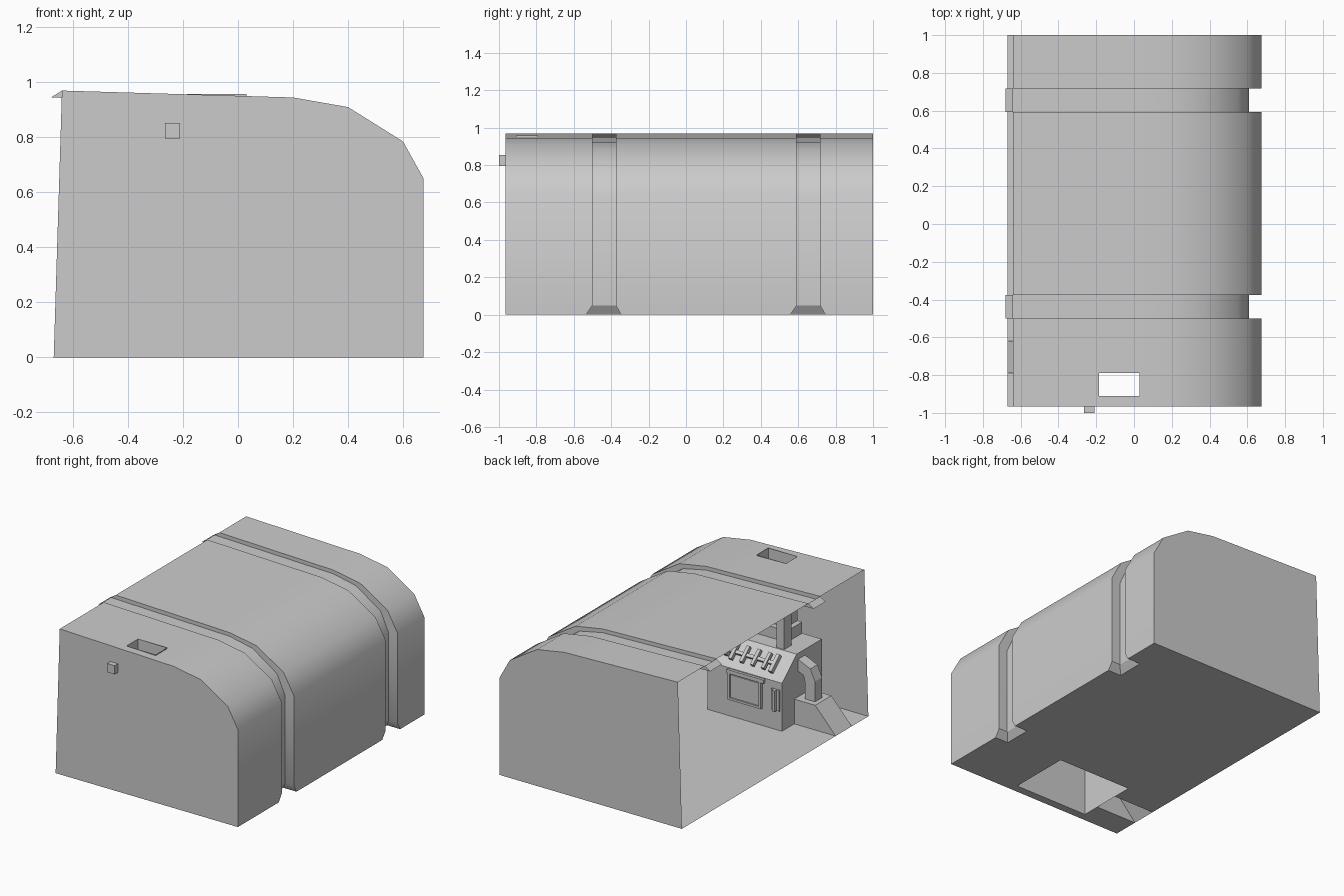
import bpy, bmesh, math
from mathutils import Vector

if "Cube" in bpy.data.objects:
    bpy.data.objects.remove(bpy.data.objects["Cube"])


def finish(name, bm, smooth=False):
    bmesh.ops.remove_doubles(bm, verts=bm.verts, dist=1e-5)
    bmesh.ops.recalc_face_normals(bm, faces=bm.faces)
    me = bpy.data.meshes.new(name)
    bm.to_mesh(me)
    bm.free()
    ob = bpy.data.objects.new(name, me)
    bpy.context.collection.objects.link(ob)
    if smooth:
        bpy.ops.object.select_all(action='DESELECT')
        ob.select_set(True)
        bpy.context.view_layer.objects.active = ob
        bpy.ops.object.shade_smooth_by_angle(angle=math.radians(32))
    return ob


def prism(pts, axis, a, b):
    """Extrude a profile: axis 'x' takes (y,z) points, axis 'y' takes (x,z) points."""
    bm = bmesh.new()
    place = (lambda p, t: (t, p[0], p[1])) if axis == 'x' else (lambda p, t: (p[0], t, p[1]))
    ra, rb = ([bm.verts.new(place(p, t)) for p in pts] for t in (a, b))
    bm.faces.new(ra)
    bm.faces.new(rb)
    for i in range(len(pts)):
        j = (i + 1) % len(pts)
        bm.faces.new((ra[i], ra[j], rb[j], rb[i]))
    return bm


def cut(bm, x0, x1, y0, y1, z0, z1):
    """Open a rectangular hole in the level faces lying between z0 and z1."""
    def level():
        bm.normal_update()
        return [f for f in bm.faces if abs(f.normal.z) > .9 and z0 < f.calc_center_median().z < z1]
    for co, no in (((x0, 0, 0), (1, 0, 0)), ((x1, 0, 0), (1, 0, 0)),
                   ((0, y0, 0), (0, 1, 0)), ((0, y1, 0), (0, 1, 0))):
        fs = level()
        geom = fs + list({e for f in fs for e in f.edges}) + list({v for f in fs for v in f.verts})
        bmesh.ops.bisect_plane(bm, geom=geom, plane_co=co, plane_no=no, dist=1e-5)
    dead = []
    for f in level():
        c = f.calc_center_median()
        if x0 < c.x < x1 and y0 < c.y < y1:
            dead.append(f)
    bmesh.ops.delete(bm, geom=dead, context='FACES')


def box(name, x0, x1, y0, y1, z0, z1):
    return finish(name, prism([(x0, z0), (x1, z0), (x1, z1), (x0, z1)], 'y', y0, y1))


# Shelter shell: loft of the outer profile and the recessed band profile
OUT = [(-.64, .97), (.2, .945), (.4, .91), (.6, .785), (.675, .65), (.675, .05), (.675, 0), (-.67, 0)]
BAND = [(-.68, .945), (.2, .92), (.37, .885), (.55, .765), (.61, .635), (.61, .05), (.577, 0), (-.67, 0)]
stations = [(-.965, 0, OUT)]
for a, b in ((-.5, -.375), (.592, .717)):
    stations += [(a, -.035, OUT), (a, -.035, BAND), (b, .028, BAND), (b, .028, OUT)]
stations.append((1.0, 0, OUT))

bm = bmesh.new()
rows = []
for y, flare, prof in stations:
    rows.append([bm.verts.new((x, y + (flare if i >= 6 else 0), z)) for i, (x, z) in enumerate(prof)])
for k in range(len(rows) - 1):
    r, s = rows[k], rows[k + 1]
    step = stations[k][0] == stations[k + 1][0]
    for i in range(7 - step):
        bm.faces.new((r[i], r[i + 1], s[i + 1], s[i]))
bm.faces.new(rows[0])
bm.faces.new(rows[-1])
# End tabs closing the bands on the open side
for k in (1, 5):
    bm.faces.new((rows[k][0], rows[k + 1][0], rows[k + 2][0], rows[k + 3][0]))
bmesh.ops.remove_doubles(bm, verts=bm.verts, dist=1e-5)
FLUE = (-.185, .03, -.91, -.79)
cut(bm, *FLUE, .9, 1)
cut(bm, -.365, .185, -.91, -.49, -.01, .01)
cut(bm, -.671, -.365, -.79, -.62, -.01, .01)
finish("shelter_shell", bm, smooth=True)

# Machine body with sloping panel, open underneath and below the flue
bm = prism([(-.49, 0), (-.49, .32), (-.645, .455), (-.91, .455), (-.91, 0)], 'x', -.365, .185)
cut(bm, -.4, .2, -1, -.4, -.01, .01)
cut(bm, *FLUE, .44, .47)
finish("machine_body", bm)

# Flue and its collar
bm = prism([(-.185, .455), (.03, .455), (.03, .957), (-.185, .957)], 'y', -.91, -.79)
cut(bm, -1, 1, -1, 1, .4, 1)
finish("flue", bm)
bm = prism([(-.22, .455), (.065, .455), (.065, .53), (-.22, .53)], 'y', -.91, -.75)
cut(bm, -1, 1, -1, 1, .45, .46)
cut(bm, *FLUE, .52, .54)
finish("flue_collar", bm)

# Sloped plinth beside the machine, open underneath
bm = prism([(-.365, 0), (-.365, .165), (-.52, .165), (-.67, 0)], 'y', -.79, -.62)
cut(bm, -.7, -.3, -1, -.5, -.01, .01)
finish("side_plinth", bm)

# Bent duct from plinth to machine
finish("side_duct", prism([(-.49, .165), (-.49, .3), (-.455, .375), (-.365, .415), (-.365, .335),
                           (-.405, .32), (-.415, .28), (-.415, .165)], 'y', -.735, -.66))

# Exhaust pipe rising from the machine and leaving through the front wall
finish("exhaust_pipe", prism([(-.655, .455), (-.655, .79), (-.71, .853), (-1.0, .853), (-1.0, .795),
                              (-.735, .795), (-.735, .455)], 'x', -.265, -.21))

# Door: slab with a raised frame, hood and latch
box("door", -.205, .01, -.491, -.482, .13, .28)
for name, x0, x1, z0, z1 in (("door_bottom", -.22, .025, .115, .13), ("door_side_a", -.22, -.205, .13, .29),
                             ("door_side_b", .01, .025, .13, .29), ("door_hood", -.24, .03, .29, .315)):
    box(name, x0, x1, -.491, -.472, z0, z1)
box("latch_plate", -.35, -.29, -.491, -.482, .13, .27)
box("latch_bar", -.33, -.31, -.482, -.462, .13, .27)

# Lever rack on the sloping panel
tilt = math.atan2(.135, .155)


def panel_bar(name, x, s, sx, sy, sz, lift):
    """Bar lying on the slope; s is the distance up from the slope's middle."""
    bm = bmesh.new()
    bmesh.ops.create_cube(bm, size=1)
    for v in bm.verts:
        v.co = Vector((v.co.x * sx, v.co.y * sy, v.co.z * sz))
    ob = finish(name, bm)
    c, n = math.cos(tilt), math.sin(tilt)
    ob.location = (x, -.5675 - s * c + lift * n, .3875 + s * n + lift * c)
    ob.rotation_euler = (-tilt, 0, 0)


panel_bar("rack_rail", -.09, 0, .36, .022, .022, .015)
for i in range(4):
    panel_bar(f"rack_lever_{i + 1}", .03 - i * .08, 0, .022, .11, .025, .022)
panel_bar("rack_end_a", .08, 0, .025, .07, .03, .015)
panel_bar("rack_end_b", -.265, 0, .025, .12, .03, .015)
